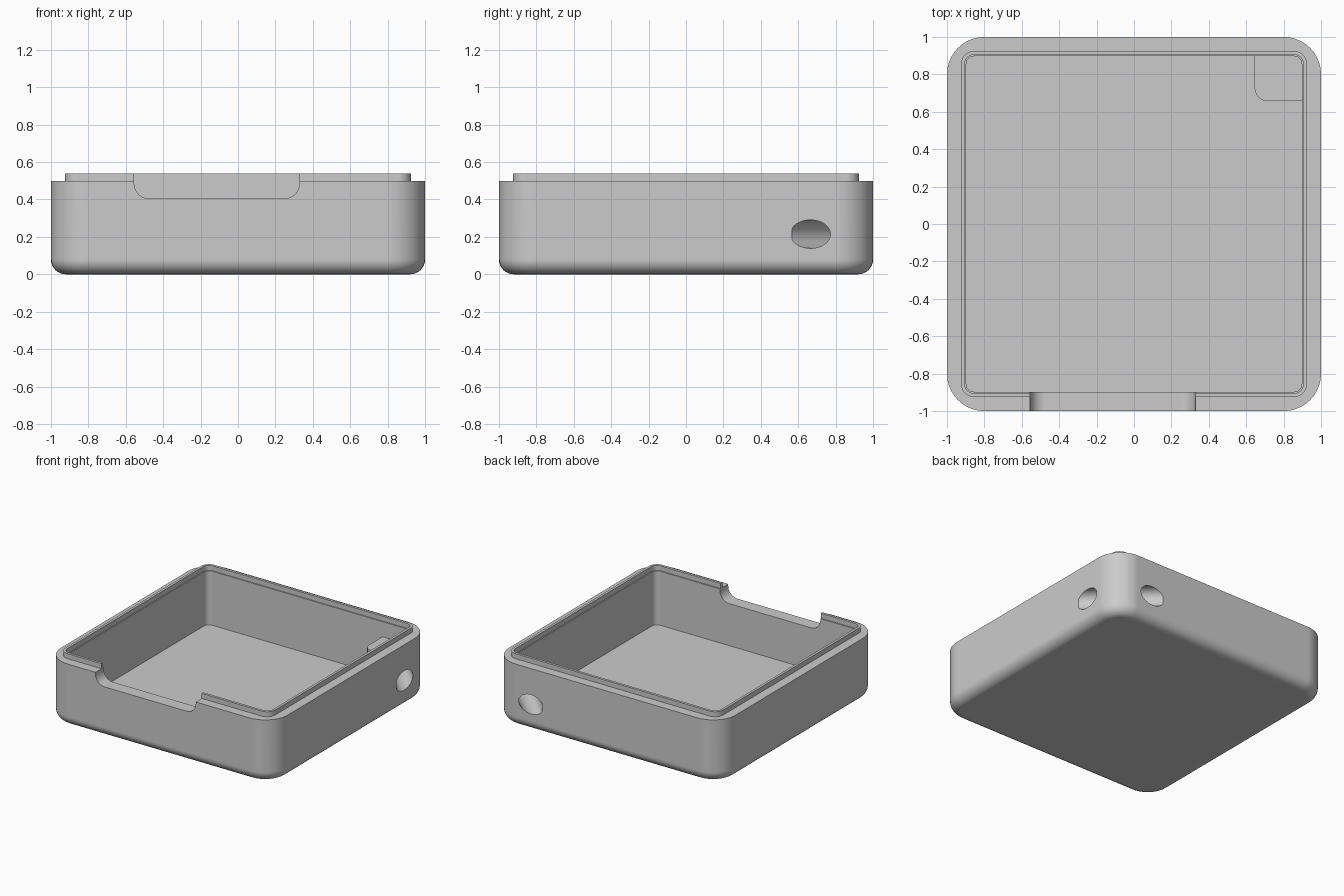
import bpy, bmesh
from math import pi, sin, cos
from mathutils import Matrix, Vector

if "Cube" in bpy.data.objects:
    bpy.data.objects.remove(bpy.data.objects["Cube"])

grey = bpy.data.materials.new("plain_grey")
grey.use_nodes = True
colour = (0.6, 0.6, 0.6, 1)
grey.diffuse_color = colour
grey.node_tree.nodes["Principled BSDF"].inputs["Base Color"].default_value = colour

STEPS = 10  # segments per rounded corner


def rounded_outline(x0, x1, y0, y1, radii):
    """Counter-clockwise rectangle; one radius per corner, from the upper right."""
    corners = [(x1, y1, -1, -1), (x0, y1, 1, -1), (x0, y0, 1, 1), (x1, y0, -1, 1)]
    points = []
    for k, ((x, y, sx, sy), r) in enumerate(zip(corners, radii)):
        if r == 0:
            points.append((x, y))
            continue
        for i in range(STEPS + 1):
            a = (k + i / STEPS) * pi / 2
            points.append((x + sx * r + r * cos(a), y + sy * r + r * sin(a)))
    return points


def skin(name, loops, matrix=Matrix()):
    """Closed solid skinned over a stack of equal-sized loops."""
    bm = bmesh.new()
    rings = [[bm.verts.new(matrix @ Vector((x, y, z))) for x, y in pts] for pts, z in loops]
    for low, high in zip(rings, rings[1:]):
        for i in range(len(low)):
            j = (i + 1) % len(low)
            bm.faces.new((low[i], low[j], high[j], high[i]))
    bm.faces.new(rings[0][::-1])
    bm.faces.new(rings[-1])
    bmesh.ops.recalc_face_normals(bm, faces=bm.faces)
    mesh = bpy.data.meshes.new(name)
    bm.to_mesh(mesh)
    bm.free()
    mesh.materials.append(grey)
    obj = bpy.data.objects.new(name, mesh)
    bpy.context.collection.objects.link(obj)
    return obj


def combine(target, tool, operation):
    tool.hide_render = True
    mod = target.modifiers.new(operation, 'BOOLEAN')
    mod.operation, mod.object, mod.solver = operation, tool, 'EXACT'
    bpy.context.view_layer.objects.active = target
    bpy.ops.object.modifier_apply(modifier=mod.name)
    bpy.data.objects.remove(tool)


def square(half, radius):
    return rounded_outline(-half, half, -half, half, [radius] * 4)


# Tray: rounded underside, outer wall, rim, raised lip, cavity and floor
fillet, corner = 0.08, 0.2
loops = []
for i in range(9):
    a = i / 8 * pi / 2
    inset = fillet * (1 - sin(a))
    loops.append((square(1 - inset, corner - inset), fillet * (1 - cos(a))))
loops += [
    (square(1, corner), 0.5),
    (square(0.925, 0.07), 0.5),
    (square(0.925, 0.07), 0.54),
    (square(0.905, 0.05), 0.54),
    (square(0.905, 0.05), 0.5),
    (square(0.897, 0.042), 0.5),
    (square(0.897, 0.042), 0.07),
]
tray = skin("tray", loops)

# Block in the back corner that houses the cord channel
outline = rounded_outline(0.645, 0.94, 0.657, 0.94, [0.1, 0, 0.07, 0])
combine(tray, skin("corner_block", [(outline, 0.04), (outline, 0.38)]), 'UNION')

# Diagonal cord channel through the corner
bpy.ops.mesh.primitive_cylinder_add(vertices=48, radius=0.076, depth=0.612,
                                    location=(0.8325, 0.8325, 0.215),
                                    rotation=(pi / 2, 0, pi / 4))
channel = bpy.context.object
channel.name = "channel_cutter"
channel.data.materials.append(grey)
combine(tray, channel, 'DIFFERENCE')

# Rounded opening in the front wall
notch = rounded_outline(-0.555, 0.328, 0.405, 0.7, [0, 0, 0.08, 0.08])
upright = Matrix.Rotation(pi / 2, 4, 'X')
combine(tray, skin("notch_cutter", [(notch, 0.8), (notch, 1.1)], upright), 'DIFFERENCE')

# Smooth rounds with crisp edges
bpy.ops.object.select_all(action='DESELECT')
tray.select_set(True)
bpy.context.view_layer.objects.active = tray
bpy.ops.object.shade_smooth_by_angle(angle=pi / 6)
normals = tray.modifiers.new("flat_walls", 'WEIGHTED_NORMAL')
normals.keep_sharp = True
